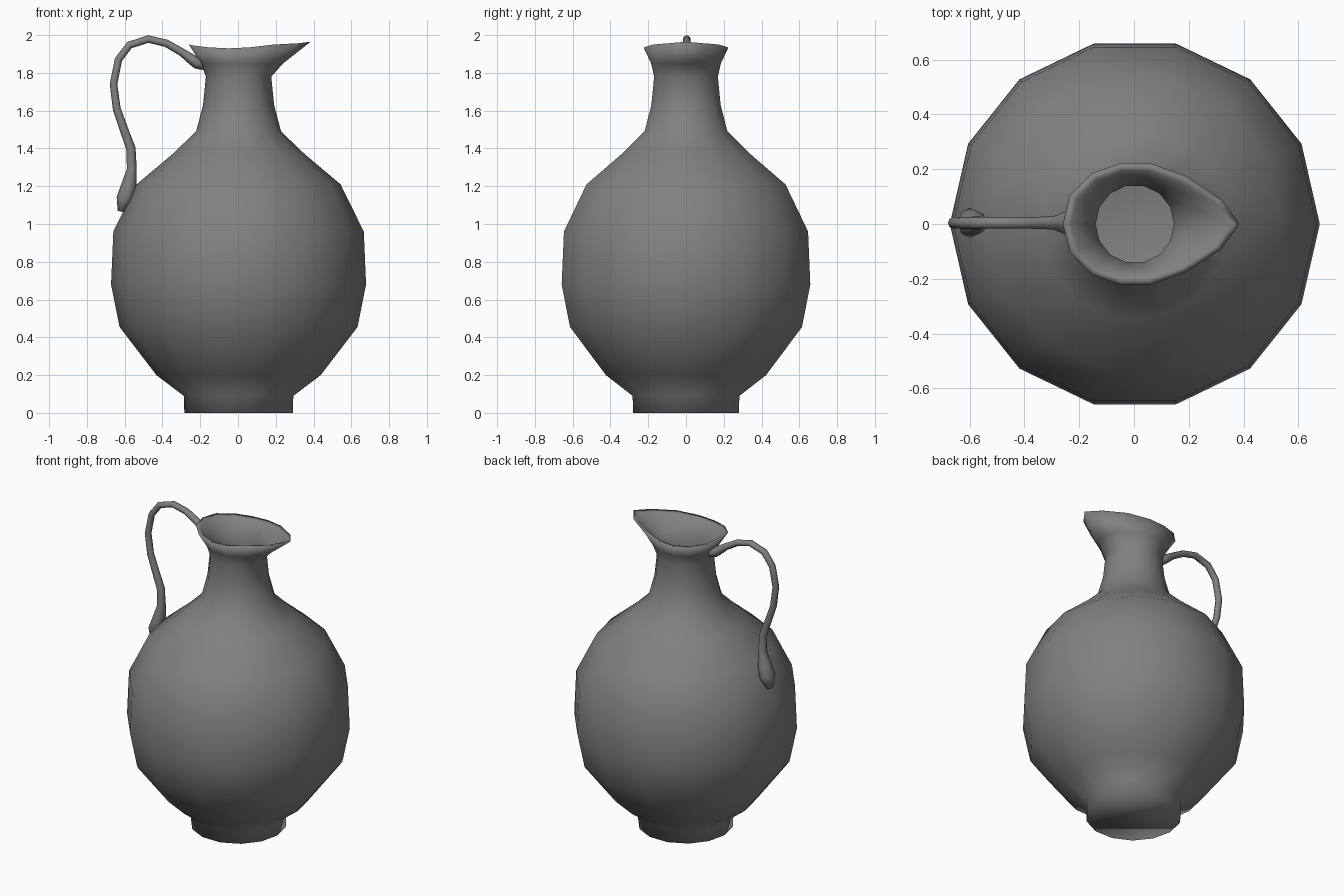
import bpy, bmesh, math
from mathutils import Vector

cube = bpy.data.objects.get("Cube")
if cube:
    bpy.data.objects.remove(cube, do_unlink=True)

clay = bpy.data.materials.new("dark grey clay")
clay.use_nodes = True
GREY = (0.22, 0.22, 0.22, 1)
clay.diffuse_color = GREY
clay.node_tree.nodes["Principled BSDF"].inputs["Base Color"].default_value = GREY

SIDES = 14
CENTRE_X = 0.003


def loft(name, rings):
    """Skin a list of closed rings, capping the first and the last."""
    bm = bmesh.new()
    loops = [[bm.verts.new(p) for p in ring] for ring in rings]
    for a, b in zip(loops, loops[1:]):
        n = len(a)
        for i in range(n):
            j = (i + 1) % n
            bm.faces.new((a[i], a[j], b[j], b[i]))
    bm.faces.new(loops[0])
    bm.faces.new(loops[-1])
    bmesh.ops.recalc_face_normals(bm, faces=bm.faces)
    mesh = bpy.data.meshes.new(name)
    bm.to_mesh(mesh)
    bm.free()
    mesh.materials.append(clay)
    mesh.shade_smooth()
    obj = bpy.data.objects.new(name, mesh)
    bpy.context.collection.objects.link(obj)
    return obj


def circle(r, z):
    return [Vector((CENTRE_X + r * math.cos(math.tau * i / SIDES),
                    r * math.sin(math.tau * i / SIDES), z)) for i in range(SIDES)]


def shrink(ring, amount, drop=0):
    """Pull a ring inward by a wall thickness and lower it."""
    out = []
    for p in ring:
        flat = Vector((p.x, p.y, 0))
        flat -= flat.normalized() * amount
        out.append(Vector((flat.x, flat.y, p.z - drop)))
    return out


# Teardrop lip: half outline from the spout tip to the back, mirrored in y
half = [(0.385, 0, 1.965), (0.32, 0.09, 1.957), (0.19, 0.175, 1.95),
        (0.06, 0.222, 1.935), (-0.05, 0.222, 1.93), (-0.155, 0.185, 1.935),
        (-0.235, 0.105, 1.945), (-0.26, 0, 1.95)]
lip = [Vector(p) for p in half + [(x, -y, z) for x, y, z in half[-2:0:-1]]]

# Outer profile (radius, height) of foot, belly and neck
profile = [(0.287, 0), (0.29, 0.09), (0.435, 0.2), (0.63, 0.455), (0.675, 0.68),
           (0.663, 0.96), (0.54, 1.21), (0.35, 1.37), (0.225, 1.49),
           (0.188, 1.63), (0.173, 1.78)]
outer = [circle(r, z) for r, z in profile]

# Flare between the round neck and the lip
throat = [a.lerp(b, 0.3) for a, b in zip(circle(0.173, 1.78), lip)]
for p in throat:
    p.z = 1.85
outer += [throat, lip]

# Rolled lip edge and hollow inside
inner = [shrink(lip, 0.03, 0.008), shrink(throat, 0.025)]
inner += [circle(r - 0.03, z) for r, z in reversed(profile[2:])]
inner.append(circle(0.25, 0.11))
loft("jug_body", outer + inner)

# Handle: x, z, half thickness in the bend plane, half width in y
path = [(-0.18, 1.835, 0.022, 0.03), (-0.215, 1.85, 0.03, 0.042),
        (-0.25, 1.875, 0.027, 0.042), (-0.295, 1.908, 0.021, 0.024),
        (-0.38, 1.957, 0.02, 0.021), (-0.475, 1.979, 0.02, 0.021),
        (-0.575, 1.947, 0.02, 0.021), (-0.633, 1.87, 0.02, 0.021),
        (-0.659, 1.74, 0.02, 0.021), (-0.642, 1.61, 0.021, 0.021),
        (-0.6, 1.49, 0.023, 0.022), (-0.567, 1.4, 0.025, 0.024),
        (-0.562, 1.29, 0.026, 0.028), (-0.578, 1.2, 0.042, 0.045),
        (-0.6, 1.13, 0.044, 0.055), (-0.618, 1.065, 0.02, 0.025)]
rings = []
for i, (x, z, thick, wide) in enumerate(path):
    before, after = path[max(i - 1, 0)], path[min(i + 1, len(path) - 1)]
    along = Vector((after[0] - before[0], 0, after[1] - before[1])).normalized()
    normal = Vector((-along.z, 0, along.x))
    rings.append([Vector((x, 0.004, z)) + normal * thick * math.cos(t)
                  + Vector((0, wide * math.sin(t), 0))
                  for t in (math.tau * k / 8 for k in range(8))])
loft("handle", rings)
